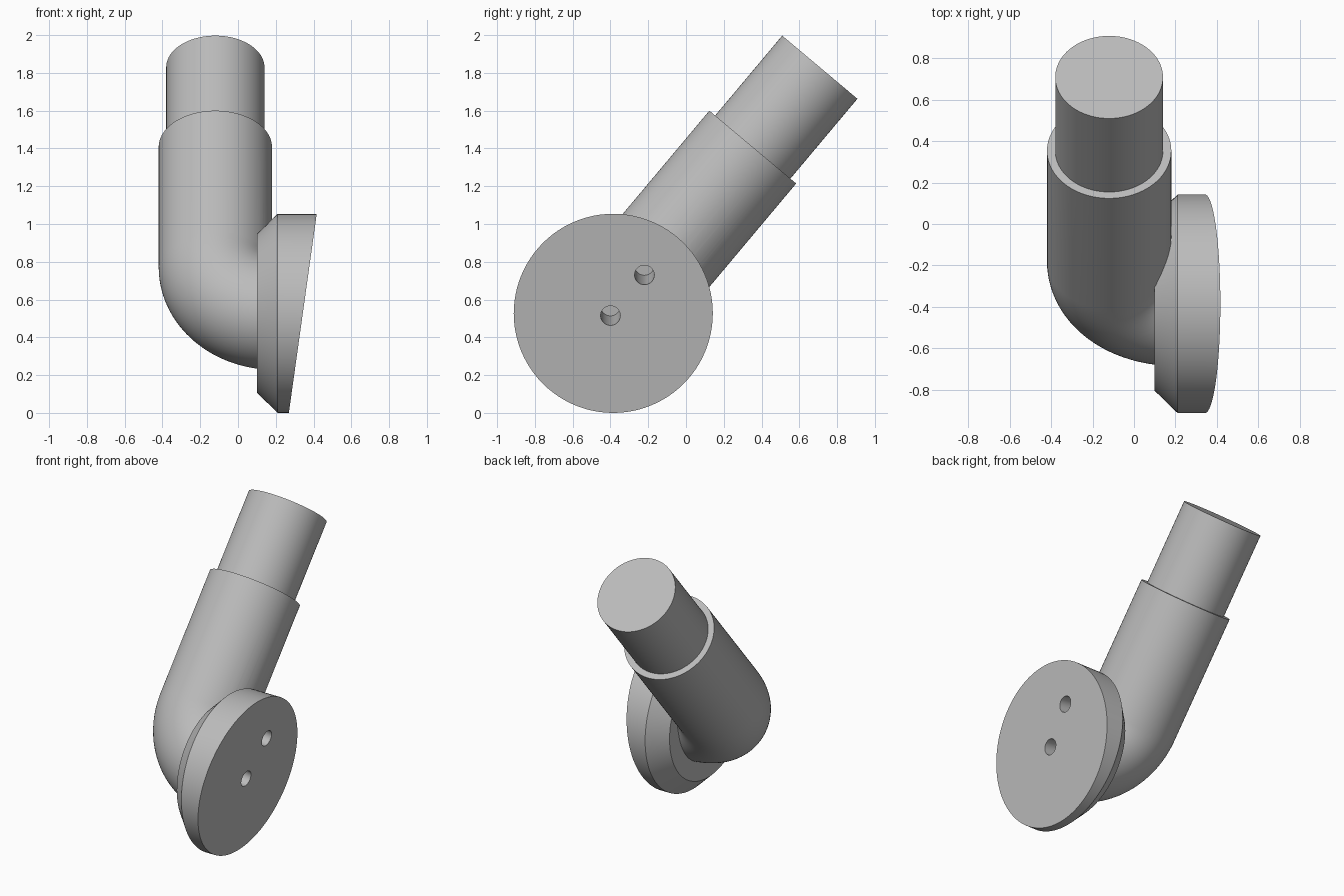
import bpy
import bmesh
from math import cos, sin, pi, radians
from mathutils import Vector

cube = bpy.data.objects.get("Cube")
if cube:
    bpy.data.objects.remove(cube)

SEGMENTS = 96
X = Vector((1, 0, 0))
ALONG = Vector((0, cos(radians(50)), sin(radians(50))))   # pipe direction
SIDE = ALONG.cross(X)
CENTRE = Vector((0, -0.385, 0.527))                       # flange centre

grey = bpy.data.materials.new("light grey")
grey.use_nodes = True
grey.diffuse_color = (0.5, 0.5, 0.5, 1)
grey.node_tree.nodes["Principled BSDF"].inputs["Base Color"].default_value = (0.5, 0.5, 0.5, 1)


def loft(name, rings):
    """Closed solid through rings of points."""
    bm = bmesh.new()
    loops = [[bm.verts.new(p) for p in ring] for ring in rings]
    for a, b in zip(loops, loops[1:]):
        for i in range(len(a)):
            j = (i + 1) % len(a)
            bm.faces.new((a[i], a[j], b[j], b[i]))
    bm.faces.new(loops[0])
    bm.faces.new(loops[-1])
    bmesh.ops.recalc_face_normals(bm, faces=bm.faces)
    mesh = bpy.data.meshes.new(name)
    bm.to_mesh(mesh)
    bm.free()
    mesh.materials.append(grey)
    ob = bpy.data.objects.new(name, mesh)
    bpy.context.collection.objects.link(ob)
    return ob


def ring(centre, u, v, radius, count=SEGMENTS):
    angles = [2 * pi * i / count for i in range(count)]
    return [centre + radius * (u * cos(a) + v * sin(a)) for a in angles]


def combine(target, other, operation):
    mod = target.modifiers.new(operation.title(), 'BOOLEAN')
    mod.operation = operation
    mod.solver = 'EXACT'
    mod.object = other
    bpy.ops.object.select_all(action='DESELECT')
    target.select_set(True)
    bpy.context.view_layer.objects.active = target
    bpy.ops.object.modifier_apply(modifier=mod.name)
    bpy.data.objects.remove(other)


# Flange: chamfered disc with a tilted mounting face
Y, Z = Vector((0, 1, 0)), Vector((0, 0, 1))
TILT = 0.14
FACE_X = 0.343
front = ring(CENTRE + X * FACE_X, Y, Z, 0.527)
for p in front:
    p.x += TILT * (p.z - CENTRE.z)
flange = loft("flange", [ring(CENTRE + X * 0.10, Y, Z, 0.42),
                         ring(CENTRE + X * 0.21, Y, Z, 0.527), front])

# Elbow, sleeve and narrower spigot swept as one solid
BEND, START = 0.32, 0.2
pivot = CENTRE + X * START + ALONG * BEND
rings = []
STEPS = 32
for i in range(STEPS + 1):
    a = pi / 2 * i / STEPS
    outward = -ALONG * cos(a) - X * sin(a)
    rings.append(ring(pivot + outward * BEND, outward, SIDE, 0.30))
axis = CENTRE + X * (START - BEND)
for distance, radius in ((1.149, 0.30), (1.149, 0.26), (1.701, 0.26)):
    rings.append(ring(axis + ALONG * distance, -X, SIDE, radius))
pipe = loft("elbow_pipe", rings)
combine(flange, pipe, 'UNION')
flange.name = "flanged_elbow"

# Two blind screw holes square to the tilted face
normal = Vector((1, 0, -TILT)).normalized()
up = normal.cross(Y)
for y, z in ((-0.40, 0.515), (-0.22, 0.73)):
    mouth = Vector((FACE_X + TILT * (z - CENTRE.z), y, z))
    hole = loft("hole_cutter", [ring(mouth + normal * d, Y, up, 0.052, 48)
                                for d in (-0.36, 0.1)])
    hole.hide_render = True
    combine(flange, hole, 'DIFFERENCE')

bpy.ops.object.shade_smooth_by_angle(angle=radians(30))
